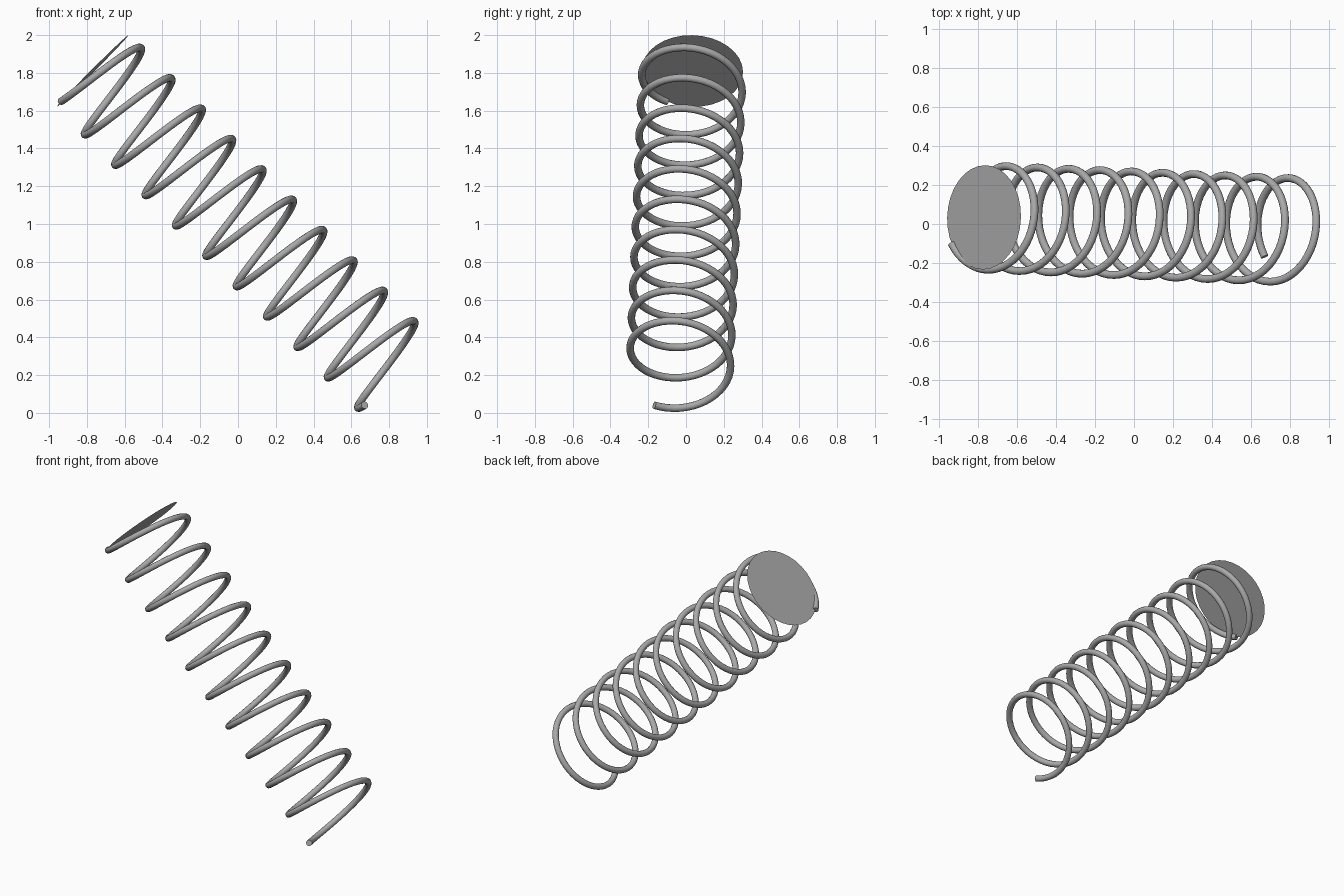
import bpy, bmesh, math
from mathutils import Vector, Matrix

cube = bpy.data.objects.get("Cube")
if cube:
    bpy.data.objects.remove(cube, do_unlink=True)

RADIUS = 0.268      # coil centreline radius
WIRE = 0.02         # wire radius
TURNS = 10
STEPS = 48          # samples per turn
TOP = Vector((-0.77, 0.034, 1.81))
BOTTOM = Vector((0.838, -0.034, 0.202))

# One flat grey for the whole model
grey = bpy.data.materials.new("steel grey")
grey.use_nodes = True
colour = (0.4, 0.4, 0.4, 1)
grey.diffuse_color = colour
grey.node_tree.nodes["Principled BSDF"].inputs["Base Color"].default_value = colour

# Frame around the leaning axis
axis = (BOTTOM - TOP).normalized()
side = axis.cross(Vector((1, 0, 1))).normalized()
up = side.cross(axis)


def coil_point(i):
    """Point on the helix, starting a twelfth of a turn past its low side."""
    angle = math.radians(30) + math.tau * i / STEPS
    centre = TOP.lerp(BOTTOM, i / (TURNS * STEPS))
    return centre + RADIUS * (side * math.sin(angle) - up * math.cos(angle))


# Spring coil: round wire swept along the helix
curve = bpy.data.curves.new("spring_coil", "CURVE")
curve.dimensions = "3D"
curve.bevel_depth = WIRE
curve.bevel_resolution = 4
curve.use_fill_caps = True
path = curve.splines.new("POLY")
path.points.add(TURNS * STEPS)
for i, point in enumerate(path.points):
    point.co = (*coil_point(i), 1)
coil = bpy.data.objects.new("spring_coil", curve)
bpy.context.collection.objects.link(coil)
curve.materials.append(grey)
bpy.ops.object.select_all(action="DESELECT")
coil.select_set(True)
bpy.context.view_layer.objects.active = coil
bpy.ops.object.convert(target="MESH")
bpy.ops.object.shade_smooth_by_angle(angle=math.radians(40))

# End disc: flat plate closing the upper end
bm = bmesh.new()
bmesh.ops.create_circle(bm, cap_ends=True, segments=32, radius=RADIUS)
basis = Matrix((up, side, -axis)).transposed().to_4x4()
bm.transform(Matrix.Translation(TOP) @ basis)
bm.normal_update()
if bm.faces[:][0].normal.dot(axis) > 0:
    bmesh.ops.reverse_faces(bm, faces=bm.faces[:])
mesh = bpy.data.meshes.new("end_disc")
bm.to_mesh(mesh)
bm.free()
mesh.materials.append(grey)
disc = bpy.data.objects.new("end_disc", mesh)
bpy.context.collection.objects.link(disc)
